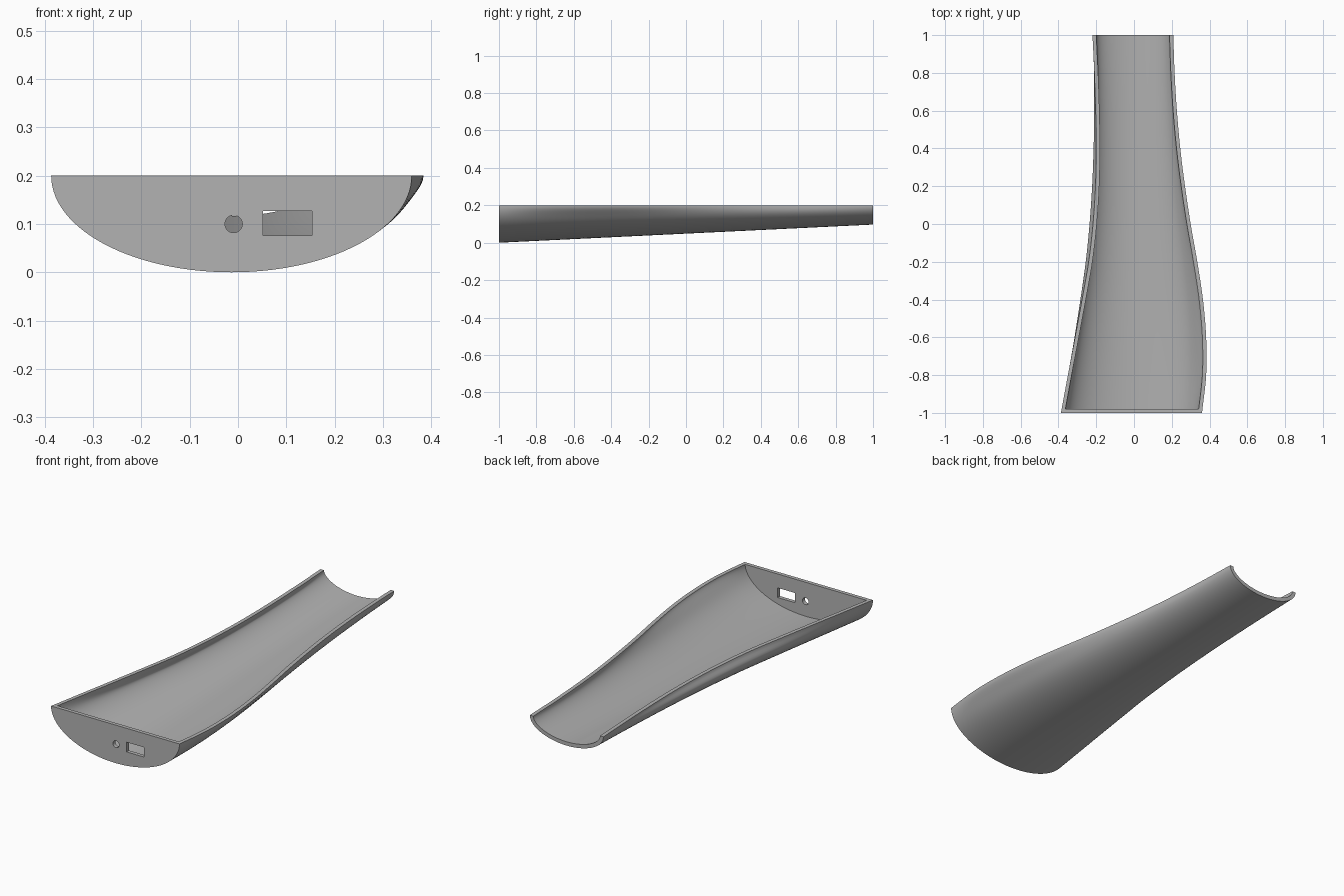
import bpy, bmesh, math
from mathutils import Vector

default = bpy.data.objects.get("Cube")
if default:
    bpy.data.objects.remove(default, do_unlink=True)

WALL, TOP = 0.02, 0.2
ROWS, COLS = 60, 56

# Rim lines, sampled evenly from front to back
LEFT_RIM = [0.36, 0.382, 0.382, 0.365, 0.335, 0.30, 0.27, 0.245, 0.227, 0.215, 0.208]
RIGHT_RIM = [-0.387, -0.35, -0.312, -0.275, -0.24, -0.217, -0.204, -0.2, -0.203, -0.21, -0.22]


def smooth_value(values, t):
    """Catmull-Rom interpolation of evenly spaced values."""
    s = t * (len(values) - 1)
    i = min(int(s), len(values) - 2)
    u = s - i
    b, c = values[i], values[i + 1]
    a = values[i - 1] if i > 0 else 2 * b - c
    d = values[i + 2] if i + 2 < len(values) else 2 * c - b
    return b + 0.5 * u * (c - a + u * (2*a - 5*b + 4*c - d + u * (3*(b - c) + d - a)))


def section(y):
    """Half ellipse whose rim is pulled onto the rim lines."""
    t = (y + 1) / 2
    depth = 0.2 - 0.097 * t
    ends = [r[0] + (r[-1] - r[0]) * t for r in (RIGHT_RIM, LEFT_RIM)]
    pulls = [smooth_value(r, t) - e for r, e in zip((RIGHT_RIM, LEFT_RIM), ends)]
    mid, half = sum(ends) / 2, (ends[1] - ends[0]) / 2
    points = []
    for i in range(COLS + 1):
        a = math.pi * i / COLS
        side = 0 if i < COLS / 2 else 1
        from_rim = min(a, math.pi - a)
        fall = 0.6 * math.cos(from_rim) + 0.4 * math.exp(-(from_rim / 0.22) ** 2)
        points.append(Vector((mid - half * math.cos(a) + pulls[side] * fall,
                              TOP - depth * math.sin(a))))
    return points


def inset(points):
    """Section moved inwards by the wall thickness, ending level with the rim."""
    result = []
    for i, p in enumerate(points):
        d = (points[min(i + 1, COLS)] - points[max(i - 1, 0)]).normalized()
        n = Vector((-d.y, d.x))
        if i in (0, COLS):
            n = Vector((1 if i == 0 else -1, 0))
        q = p + n * WALL
        q.y = min(q.y, TOP)
        result.append(q)
    return result


# Shell: outer and inner lofts joined by rims and a closed front wall
bm = bmesh.new()
outer, inner = [], []
for r in range(ROWS + 1):
    y = -1 + 2 * r / ROWS
    yi = -1 + WALL + (2 - WALL) * r / ROWS
    outer.append([bm.verts.new((p.x, y, p.y)) for p in section(y)])
    inner.append([bm.verts.new((p.x, yi, p.y)) for p in inset(section(yi))])
for grid in (outer, inner):
    for r in range(ROWS):
        for c in range(COLS):
            bm.faces.new((grid[r][c], grid[r][c + 1], grid[r + 1][c + 1], grid[r + 1][c]))
    bm.faces.new(grid[0])
for r in range(ROWS):
    for c in (0, COLS):
        bm.faces.new((outer[r][c], outer[r + 1][c], inner[r + 1][c], inner[r][c]))
for c in range(COLS):
    bm.faces.new((outer[-1][c], outer[-1][c + 1], inner[-1][c + 1], inner[-1][c]))
bm.faces.new((outer[0][0], outer[0][COLS], inner[0][COLS], inner[0][0]))
bmesh.ops.recalc_face_normals(bm, faces=bm.faces)
mesh = bpy.data.meshes.new("shell")
bm.to_mesh(mesh)
bm.free()
shell = bpy.data.objects.new("shell", mesh)
bpy.context.collection.objects.link(shell)

grey = bpy.data.materials.new("grey plastic")
grey.use_nodes = True
colour = (0.45, 0.45, 0.45, 1)
grey.diffuse_color = colour
grey.node_tree.nodes["Principled BSDF"].inputs["Base Color"].default_value = colour
mesh.materials.append(grey)

# Round and rectangular openings in the front wall
bpy.ops.mesh.primitive_cylinder_add(vertices=40, radius=0.018, depth=0.1,
                                    location=(-0.009, -1, 0.1), rotation=(math.pi / 2, 0, 0))
round_cutter = bpy.context.object
round_cutter.name = "round_cutter"
bpy.ops.mesh.primitive_cube_add(size=1, location=(0.1025, -1, 0.1015))
slot_cutter = bpy.context.object
slot_cutter.name = "slot_cutter"
slot_cutter.scale = (0.101, 0.1, 0.051)

for cutter in (round_cutter, slot_cutter):
    cutter.hide_render = True
    cut = shell.modifiers.new(cutter.name, "BOOLEAN")
    cut.operation = "DIFFERENCE"
    cut.solver = "EXACT"
    cut.object = cutter

bpy.ops.object.select_all(action="DESELECT")
shell.select_set(True)
bpy.context.view_layer.objects.active = shell
for cutter in (round_cutter, slot_cutter):
    bpy.ops.object.modifier_apply(modifier=cutter.name)
    bpy.data.objects.remove(cutter, do_unlink=True)
bpy.ops.object.shade_smooth_by_angle(angle=math.radians(35))
